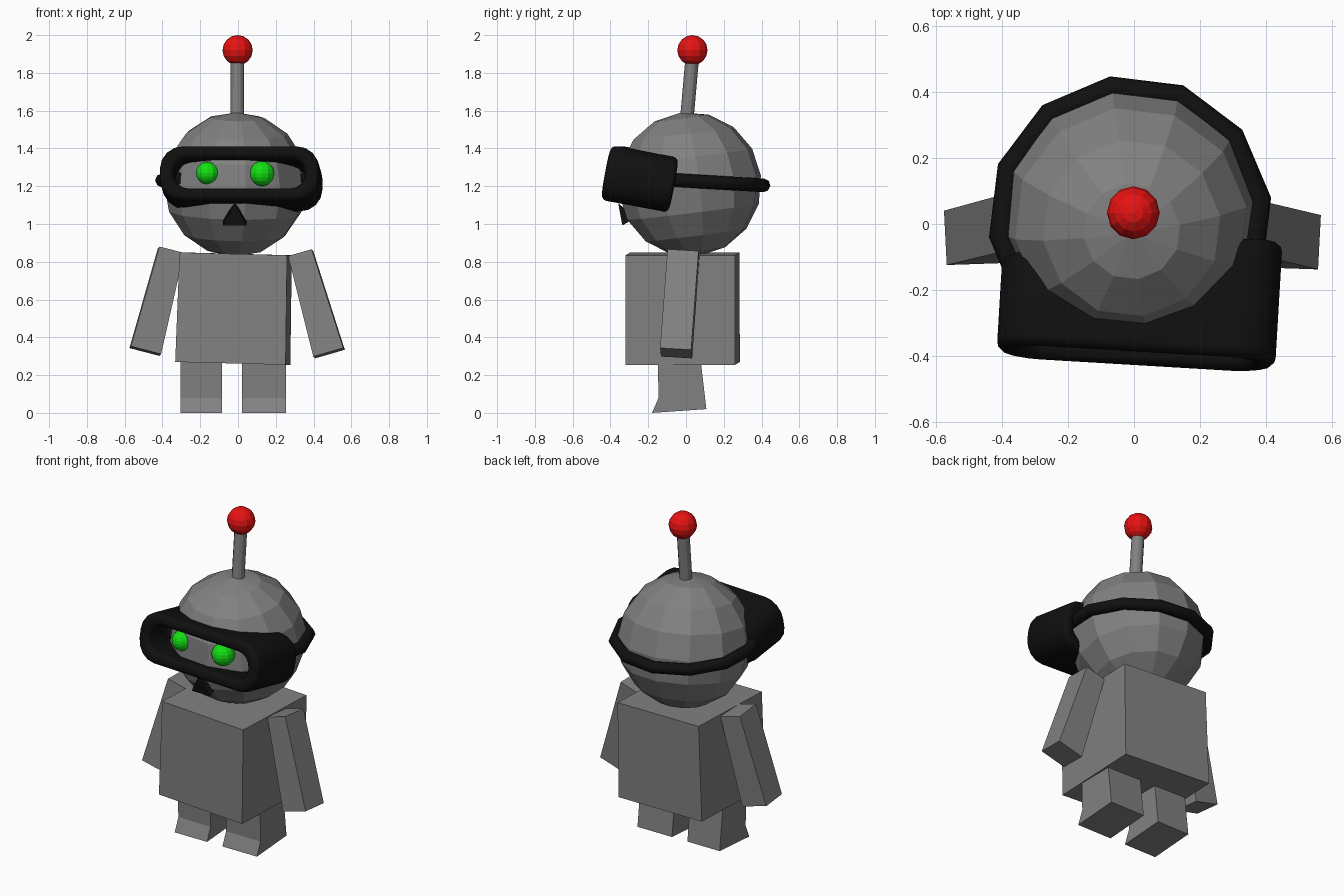
import bpy, bmesh
from math import radians, cos, sin, pi
from mathutils import Vector

cube = bpy.data.objects.get("Cube")
if cube:
    bpy.data.objects.remove(cube, do_unlink=True)


def material(name, rgb):
    mat = bpy.data.materials.new(name)
    mat.use_nodes = True
    color = (*rgb, 1)
    mat.diffuse_color = color
    mat.node_tree.nodes["Principled BSDF"].inputs["Base Color"].default_value = color
    return mat


GRAY = material("metal gray", (0.22, 0.22, 0.22))
BLACK = material("rubber black", (0.005, 0.005, 0.005))
RED = material("bulb red", (0.8, 0.006, 0.006))
GREEN = material("eye green", (0.006, 0.75, 0.006))


def finish(name, bm, mat, loc=(0, 0, 0), rot=(0, 0, 0), smooth=False):
    bmesh.ops.recalc_face_normals(bm, faces=bm.faces)
    for f in bm.faces:
        f.smooth = smooth
    mesh = bpy.data.meshes.new(name)
    bm.to_mesh(mesh)
    bm.free()
    mesh.materials.append(mat)
    obj = bpy.data.objects.new(name, mesh)
    obj.location = loc
    obj.rotation_euler = [radians(a) for a in rot]
    bpy.context.collection.objects.link(obj)
    return obj


def ball(name, mat, loc, radius, rings=8, rot=(0, 0, 0)):
    bm = bmesh.new()
    bmesh.ops.create_uvsphere(bm, u_segments=12, v_segments=rings, radius=radius)
    return finish(name, bm, mat, loc, rot)


def box(name, mat, loc, bottom, top, height, rot=(0, 0, 0)):
    """Box with separate (x, y) sizes at the bottom and top."""
    bm = bmesh.new()
    bmesh.ops.create_cube(bm, size=1)
    for v in bm.verts:
        sx, sy = top if v.co.z > 0 else bottom
        v.co = (v.co.x * sx, v.co.y * sy, v.co.z * height)
    return finish(name, bm, mat, loc, rot)


def prism(name, mat, profile, x0, x1):
    """Side profile of (y, z) points extruded across x."""
    bm = bmesh.new()
    face = bm.faces.new([bm.verts.new((x0, y, z)) for y, z in profile])
    out = bmesh.ops.extrude_face_region(bm, geom=[face])
    moved = [g for g in out["geom"] if isinstance(g, bmesh.types.BMVert)]
    bmesh.ops.translate(bm, verts=moved, vec=(x1 - x0, 0, 0))
    return finish(name, bm, mat)


def rounded_rect(half_w, half_h, radius, steps=4):
    pts = []
    for i, (sx, sz) in enumerate(((1, 1), (-1, 1), (-1, -1), (1, -1))):
        for k in range(steps + 1):
            a = (i + k / steps) * pi / 2
            pts.append((sx * (half_w - radius) + radius * cos(a),
                        sz * (half_h - radius) + radius * sin(a)))
    return pts


# Body
box("body", GRAY, (-0.02, -0.018, 0.552), (0.585, 0.58), (0.57, 0.58), 0.58, (0, 1.5, -2.5))

# Arms
box("left_arm", GRAY, (0.407, -0.033, 0.58), (0.165, 0.165), (0.13, 0.165), 0.55, (-3.5, -16, -2))
box("right_arm", GRAY, (-0.423, -0.02, 0.593), (0.165, 0.165), (0.135, 0.17), 0.55, (-3.5, 14.5, 2))

# Legs with flared toes
leg_profile = [(-0.15, 0.3), (-0.145, 0.08), (-0.18, 0.0), (0.108, 0.02), (0.075, 0.3)]
prism("left_leg", GRAY, leg_profile, 0.02, 0.255)
prism("right_leg", GRAY, leg_profile, -0.305, -0.085)

# Head, nose and eyes
ball("head", GRAY, (-0.012, 0.02, 1.21), 0.383, rot=(7, 0, 8))
box("nose", BLACK, (-0.017, -0.33, 1.06), (0.126, 0.08), (0.002, 0.002), 0.11, (30, 0, 0))
ball("left_eye", GREEN, (0.127, -0.325, 1.267), 0.066, 10)
ball("right_eye", GREEN, (-0.162, -0.31, 1.27), 0.06, 10)

# Antenna
base, tip = Vector((-0.004, 0.003, 1.54)), Vector((-0.003, 0.033, 1.88))
bm = bmesh.new()
bmesh.ops.create_cone(bm, cap_ends=True, segments=12, radius1=0.036, radius2=0.036,
                      depth=(tip - base).length)
rod = finish("antenna_rod", bm, GRAY, (base + tip) / 2)
rod.rotation_euler = (tip - base).to_track_quat("Z", "Y").to_euler()
ball("antenna_bulb", RED, (-0.002, 0.034, 1.92), 0.08)

# Goggle frame: a hollow rounded shell, deeper on the left
bm = bmesh.new()
outer = rounded_rect(0.422, 0.147, 0.12)
inner = rounded_rect(0.348, 0.08, 0.078)
loops = []
for pts, back in ((outer, False), (outer, True), (inner, True), (inner, False)):
    loops.append([bm.verts.new((x, 0.33 + 0.11 * x if back else 0, z)) for x, z in pts])
n = len(outer)
for a, b in zip(loops, loops[1:] + loops[:1]):
    for i in range(n):
        j = (i + 1) % n
        bm.faces.new((a[i], a[j], b[j], b[i]))
goggles = finish("goggle_frame", bm, BLACK, (0.006, -0.405, 1.272), (-10.5, 0, -3.4), True)
bevel = goggles.modifiers.new("rounded rim", "BEVEL")
bevel.width = 0.03
bevel.segments = 3
bevel.limit_method = "ANGLE"
bevel.angle_limit = radians(50)

# Strap around the back of the head
curve = bpy.data.curves.new("goggle_strap", "CURVE")
curve.dimensions = "3D"
curve.bevel_depth = 0.036
curve.bevel_resolution = 2
curve.use_fill_caps = True
spline = curve.splines.new("POLY")
angles = [radians(a) for a in range(-22, 219, 30)]
spline.points.add(len(angles) - 1)
for point, a in zip(spline.points, angles):
    y = 0.395 * sin(a)
    point.co = (0.395 * cos(a), y, -0.06 * y, 1)
    spline.use_smooth = True
curve.materials.append(BLACK)
strap = bpy.data.objects.new("goggle_strap", curve)
strap.location = (-0.012, 0.02, 1.228)
bpy.context.collection.objects.link(strap)
